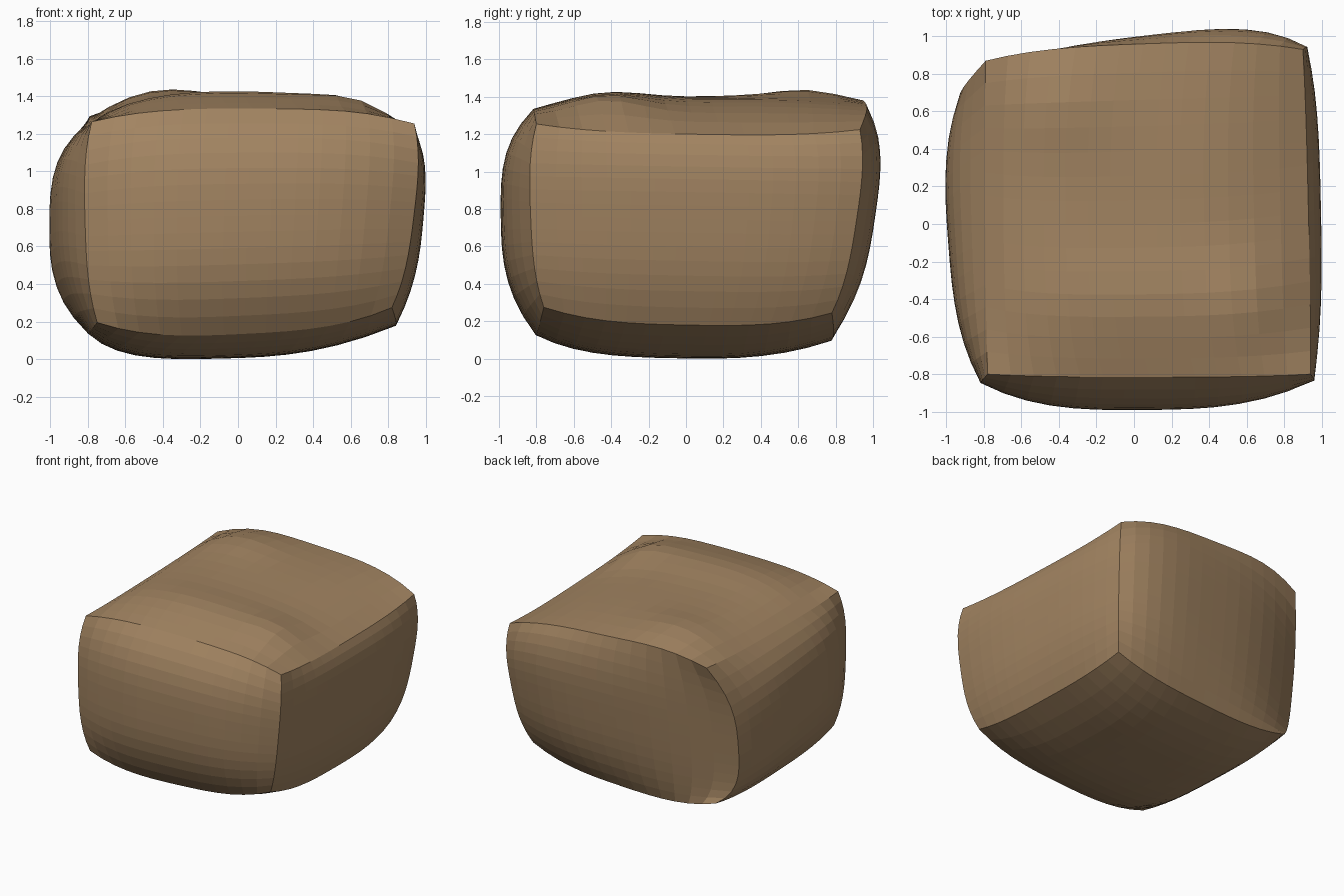
import bpy, bmesh, math
from itertools import product
from mathutils import Vector

if "Cube" in bpy.data.objects:
    bpy.data.objects.remove(bpy.data.objects["Cube"])

SIDES = (-1, 1)

# Eight corners: bottom then top, front then back, left then right
corners = [(-.75, -.79, .19), (.82, -.76, .27), (-.78, .74, .16), (.80, .78, .24),
           (-.78, -.80, 1.26), (.94, -.80, 1.25), (-.79, .87, 1.29), (.90, .93, 1.22)]
P = {(x, y, z): Vector(c) for (z, y, x), c in zip(product(SIDES, repeat=3), corners)}


def middle(a, b, swell, lift):
    m = (P[a] + P[b]) / 2
    return Vector((m.x * swell, m.y * swell, m.z + lift))


# Edge middles: upright and bottom edges swell outward by rule
for a, b in product(SIDES, repeat=2):
    P[a, b, 0] = middle((a, b, -1), (a, b, 1), 1.065, 0)
for s in SIDES:
    P[0, s, -1] = middle((-1, s, -1), (1, s, -1), 1.03, -.10)
    P[s, 0, -1] = middle((s, -1, -1), (s, 1, -1), 1.04, -.06 - .02 * s)
    P[0, s, 1] = middle((-1, s, 1), (1, s, 1), 1.02, .07)
    P[s, 0, 1] = middle((s, -1, 1), (s, 1, 1), 1.01, -.03 - .01 * s)

# Back-left edge swells to the left; high back rim
P[-1, 1, 0] = Vector((-.93, .67, .62))
P[0, 1, 1] = Vector((.05, .96, 1.36))

# Face centres
P[0, 0, -1] = Vector((-.1, -.05, 0))
P[0, 0, 1] = Vector((0, 0, 1.39))
P[0, -1, 0] = Vector((.05, -.99, .76))
P[0, 1, 0] = Vector((.08, .975, .74))
P[-1, 0, 0] = Vector((-.99, -.1, .74))
P[1, 0, 0] = Vector((.985, .08, .74))


def weights(t, p=3):
    a = abs(t) ** p
    return {-1: (a - t) / 2, 0: 1 - a, 1: (a + t) / 2}


def hump(p, cx, cy, rx, ry, h):
    return h * math.exp(-((p.x - cx) / rx) ** 2 - ((p.y - cy) / ry) ** 2)


def place(co):
    wx, wy, wz = (weights(max(-1, min(1, c))) for c in co)
    p = Vector()
    for (i, j, k), q in P.items():
        p += q * (wx[i] * wy[j] * wz[k])
    if co.z > .999:
        # Front crest and back-left rise on the top, fading at the side edges
        p.z += (1 - co.x ** 8) * (hump(p, .1, -.42, .7, .27, .045)
                                  + hump(p, .65, -.42, .25, .25, .05)
                                  + hump(p, -.42, .65, .32, .25, .045))
    return p


# Rock body
bm = bmesh.new()
bmesh.ops.create_cube(bm, size=2)
bmesh.ops.subdivide_edges(bm, edges=bm.edges[:], cuts=13, use_grid_fill=True)
for v in bm.verts:
    v.co = place(v.co.copy())
low = min(v.co.z for v in bm.verts)
bmesh.ops.translate(bm, verts=bm.verts[:], vec=(0, 0, -low))
bmesh.ops.recalc_face_normals(bm, faces=bm.faces[:])
mesh = bpy.data.meshes.new("rock")
bm.to_mesh(mesh)
bm.free()
rock = bpy.data.objects.new("rock", mesh)
bpy.context.collection.objects.link(rock)

# Brown stone colour
mat = bpy.data.materials.new("brown stone")
mat.diffuse_color = (.36, .23, .12, 1)
mat.use_nodes = True
mat.node_tree.nodes["Principled BSDF"].inputs["Base Color"].default_value = mat.diffuse_color
mesh.materials.append(mat)
